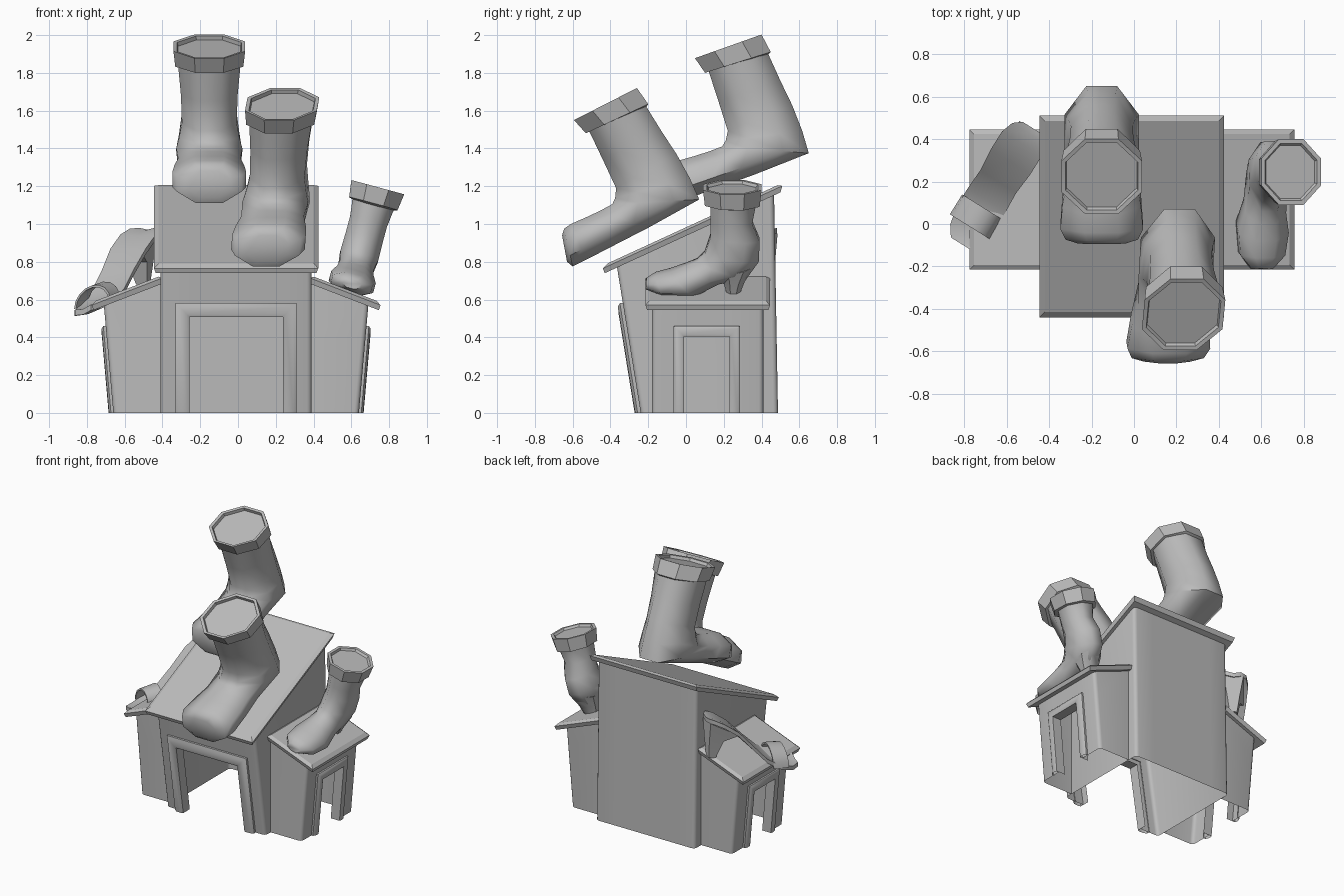
import bpy, bmesh, math
from mathutils import Vector

if "Cube" in bpy.data.objects:
    bpy.data.objects.remove(bpy.data.objects["Cube"])

grey = bpy.data.materials.new("plain_grey")
grey.diffuse_color = (0.5, 0.5, 0.5, 1)
grey.use_nodes = True
grey.node_tree.nodes["Principled BSDF"].inputs["Base Color"].default_value = grey.diffuse_color
CX = -0.01  # symmetry plane of the building


def finish(name, bm, angle=40, closed=True):
    if closed:
        bmesh.ops.recalc_face_normals(bm, faces=bm.faces)
    me = bpy.data.meshes.new(name)
    bm.to_mesh(me)
    bm.free()
    me.materials.append(grey)
    ob = bpy.data.objects.new(name, me)
    bpy.context.collection.objects.link(ob)
    bpy.ops.object.select_all(action='DESELECT')
    ob.select_set(True)
    bpy.context.view_layer.objects.active = ob
    bpy.ops.object.shade_smooth_by_angle(angle=math.radians(angle))
    return ob


def loft(bm, rings, loop=True, caps=(True, True)):
    """Skin a list of point rings."""
    vs = [[bm.verts.new(p) for p in r] for r in rings]
    n = len(vs[0])
    for a, b in zip(vs, vs[1:]):
        for i in range(n if loop else n - 1):
            j = (i + 1) % n
            bm.faces.new((a[i], a[j], b[j], b[i]))
    if caps[0]:
        bm.faces.new(vs[0])
    if caps[1]:
        bm.faces.new(vs[-1])


def flip(p, side):
    return Vector((p[0] if side > 0 else 2 * CX - p[0], p[1], p[2]))


# ---- walls: open-bottomed shells with a doorway cut out
def walls(name, bottom, top, cuts, is_door, drop):
    bm = bmesh.new()
    loft(bm, [bottom, top])
    bmesh.ops.recalc_face_normals(bm, faces=bm.faces)
    bm.normal_update()
    bmesh.ops.delete(bm, geom=[f for f in bm.faces if abs(f.normal.z) > 0.7 or drop(f)],
                     context='FACES_ONLY')
    edges = [e for e in bm.edges if len(e.link_faces) == 2]
    bmesh.ops.bevel(bm, geom=edges, offset=0.025, segments=3, profile=0.5, affect='EDGES')
    for co, no in cuts:
        bmesh.ops.bisect_plane(bm, geom=bm.verts[:] + bm.edges[:] + bm.faces[:],
                               plane_co=co, plane_no=no)
    bm.normal_update()
    bmesh.ops.delete(bm, geom=[f for f in bm.faces if is_door(f.calc_center_median(), f.normal)],
                     context='FACES')
    finish(name, bm, closed=False)


# ---- door surround: one moulding profile swept round three sides
def door_frame(name, hw, h, width, depth, place):
    prof = [(0, -0.05), (0, depth * 0.8), (width * 0.2, depth),
            (width * 0.75, depth * 0.9), (width, depth * 0.5), (width, -0.005)]
    bm = bmesh.new()
    rings = []
    for o, d in prof:
        u, t = hw + o, h + o
        rings.append([place(a, z, d) for a, z in ((-u, 0), (-u, t), (u, t), (u, 0))])
    loft(bm, rings, loop=False, caps=(False, False))
    finish(name, bm, 50)


# ---- roof: sloping slab with a rim and a chamfered top
def roof(name, x0, x1, y0, y1, height, inset, side=1):
    bm = bmesh.new()
    rings = []
    for i, dz in ((0.01, -0.03), (0, 0), (inset, 0.015)):
        pts = ((x0 + i, y0 + i), (x1 - i, y0 + i), (x1 - i, y1 - i), (x0 + i, y1 - i))
        rings.append([flip((x, y, height(x, y) + dz), side) for x, y in pts])
    loft(bm, rings)
    finish(name, bm, 20)


# main house
L, R = CX - 0.4, CX + 0.4
walls("main_walls",
      [(L, -.24, 0), (R, -.24, 0), (R, .487, 0), (L, .487, 0)],
      [(L, -.365, .77), (R, -.365, .77), (R, .466, 1.17), (L, .466, 1.17)],
      [((CX - .2475, 0, 0), (1, 0, 0)), ((CX + .2475, 0, 0), (1, 0, 0)), ((0, 0, .508), (0, 0, 1))],
      lambda c, n: abs(c.x - CX) < .24 and c.z < .508 and c.y < 0, lambda f: False)
door_frame("main_door_frame", .2475, .508, .073, .032,
           lambda u, z, d: Vector((CX + u, -.24 - .162 * z - d, z)))
roof("main_roof", -.445, .425, -.44, .51, lambda x, y: .765 + .46 * (y + .44), .025)

# side wings
for side, tag in ((1, "right"), (-1, "left")):
    bot = [(.39, -.18, 0), (.64, -.18, 0), (.64, .41, 0), (.39, .41, 0)]
    top = [(.39, -.18, .69), (.69, -.18, .57), (.69, .41, .57), (.39, .41, .69)]
    walls(tag + "_wing_walls", [flip(p, side) for p in bot], [flip(p, side) for p in top],
          [((0, -.01, 0), (0, 1, 0)), ((0, .23, 0), (0, 1, 0)), ((0, 0, .405), (0, 0, 1))],
          lambda c, n: abs(c.y - .11) < .115 and c.z < .405,
          lambda f: abs(f.calc_center_median().x - CX) < .42)
    door_frame(tag + "_wing_door_frame", .12, .405, .055, .025,
               lambda u, z, d: flip((.64 + .088 * z + d, .11 + u, z), side))
    roof(tag + "_wing_roof", .38, .755, -.215, .445,
         lambda x, y: .57 + .385 * (.755 - x), .022, side)


# ---- boots: rings given by front point, back point and half width
def ring(fy, fz, by, bz, w, n, move):
    out = []
    for i in range(n):
        a = math.tau * (i + .5) / n
        c, s = math.cos(a), math.sin(a)
        k = 1 / math.cos(math.pi / n)
        c = max(-1, min(1, c * k))
        s = max(-1, min(1, s * k))
        t = .5 - .5 * c
        out.append(move(Vector((w * s, fy + (by - fy) * t, fz + (bz - fz) * t))))
    return out


def boot(name, body, cuff, move, n=8, heel=None):
    for part, rows in (("", body), ("_cuff", cuff), ("_heel", heel)):
        if rows:
            bm = bmesh.new()
            loft(bm, [ring(*r, n, move) for r in rows])
            finish(name + part, bm, 60 if not part else 35)


big_body = [(-.515, 1.497, -.212, 1.624, .165), (-.44, 1.34, -.127, 1.487, .15),
            (-.37, 1.19, -.05, 1.37, .145), (-.375, 1.137, .02, 1.243, .16),
            (-.39, 1.105, .07, 1.13, .175), (-.455, 1.07, -.20, .98, .165),
            (-.53, 1.035, -.375, .89, .185), (-.61, 1.0, -.53, .81, .195),
            (-.645, .975, -.60, .775, .17), (-.656, .94, -.63, .80, .11)]
big_cuff = [(-.515, 1.49, -.21, 1.62, .15), (-.53, 1.48, -.20, 1.635, .18),
            (-.593, 1.55, -.26, 1.72, .19), (-.575, 1.555, -.275, 1.71, .17),
            (-.56, 1.54, -.265, 1.69, .165)]


def front_place(p):
    return Vector((p.x + .111 + .052 * p.y + .0886 * p.z, p.y, p.z))


def back_place(p):
    a = math.radians(-7.5)
    y, z = p.y - .07, p.z - 1.13
    return Vector((p.x - .152, .65 + y * math.cos(a) - z * math.sin(a),
                   1.375 + y * math.sin(a) + z * math.cos(a)))


boot("front_big_boot", big_body, big_cuff, front_place)
boot("back_big_boot", big_body, big_cuff, back_place)

small_body = [(.13, 1.11, .37, 1.11, .11), (.13, 1.02, .35, 1.01, .098),
              (.13, .94, .39, .915, .098), (.10, .85, .385, .81, .10),
              (.06, .81, .32, .72, .09), (0, .785, .17, .69, .095),
              (-.08, .755, .05, .63, .118), (-.16, .735, -.12, .63, .105),
              (-.21, .71, -.215, .66, .05)]
small_cuff = [(.13, 1.1, .37, 1.1, .1), (.10, 1.11, .39, 1.105, .128),
              (.09, 1.195, .40, 1.195, .14), (.11, 1.195, .38, 1.195, .122),
              (.12, 1.18, .37, 1.18, .115)]
small_heel = [(.17, .74, .36, .78, .085), (.2, .69, .31, .70, .065), (.215, .64, .285, .635, .05)]
boot("small_boot", small_body, small_cuff,
     lambda p: Vector((.62 + p.x + .27 * (p.z - .75), p.y, p.z - .27 * p.x)), heel=small_heel)


# ---- high-heeled mule on the left roof, lying along its own axis
def mule(s, q, z):
    tilt = .28 * q * max(0, 1 - s / .4)
    return Vector((-.82 + .53 * s + .85 * q, -.09 + .85 * s - .53 * q, z + tilt))


# sole: a thin, slightly cupped strip
bm = bmesh.new()
rows = [(0, .55, .05), (.05, .553, .085), (.14, .58, .105), (.24, .635, .105), (.34, .74, .1),
        (.45, .86, .11), (.55, .935, .11), (.61, .965, .09), (.64, .97, .05)]
loft(bm, [[mule(s, -w, z + .01), mule(s, 0, z), mule(s, w, z + .01),
           mule(s, w, z - .02), mule(s, 0, z - .03), mule(s, -w, z - .02)] for s, z, w in rows])
finish("mule_sole", bm, 50)

# heel: tapered block under the raised end
bm = bmesh.new()
loft(bm, [[mule(a, -w, z0), mule(a, w, z0), mule(b, w * .7, z1), mule(b, -w * .7, z1)]
          for a, b, w, z0, z1 in ((.44, .635, .095, .84, .95), (.54, .635, .06, .80, .80),
                                  (.585, .63, .035, .68, .68))])
finish("mule_heel", bm, 40)

# toe strap: arched band
bm = bmesh.new()
rings = []
for i in range(9):
    a = math.pi * i / 8
    c, s = math.cos(a), math.sin(a)
    rings.append([mule(t, r * c, .575 + h * s) for t, r, h in
                  ((.09, .112, .10), (.2, .112, .12), (.2, .1, .108), (.09, .1, .088))])
loft(bm, rings)
finish("mule_strap", bm, 40)
